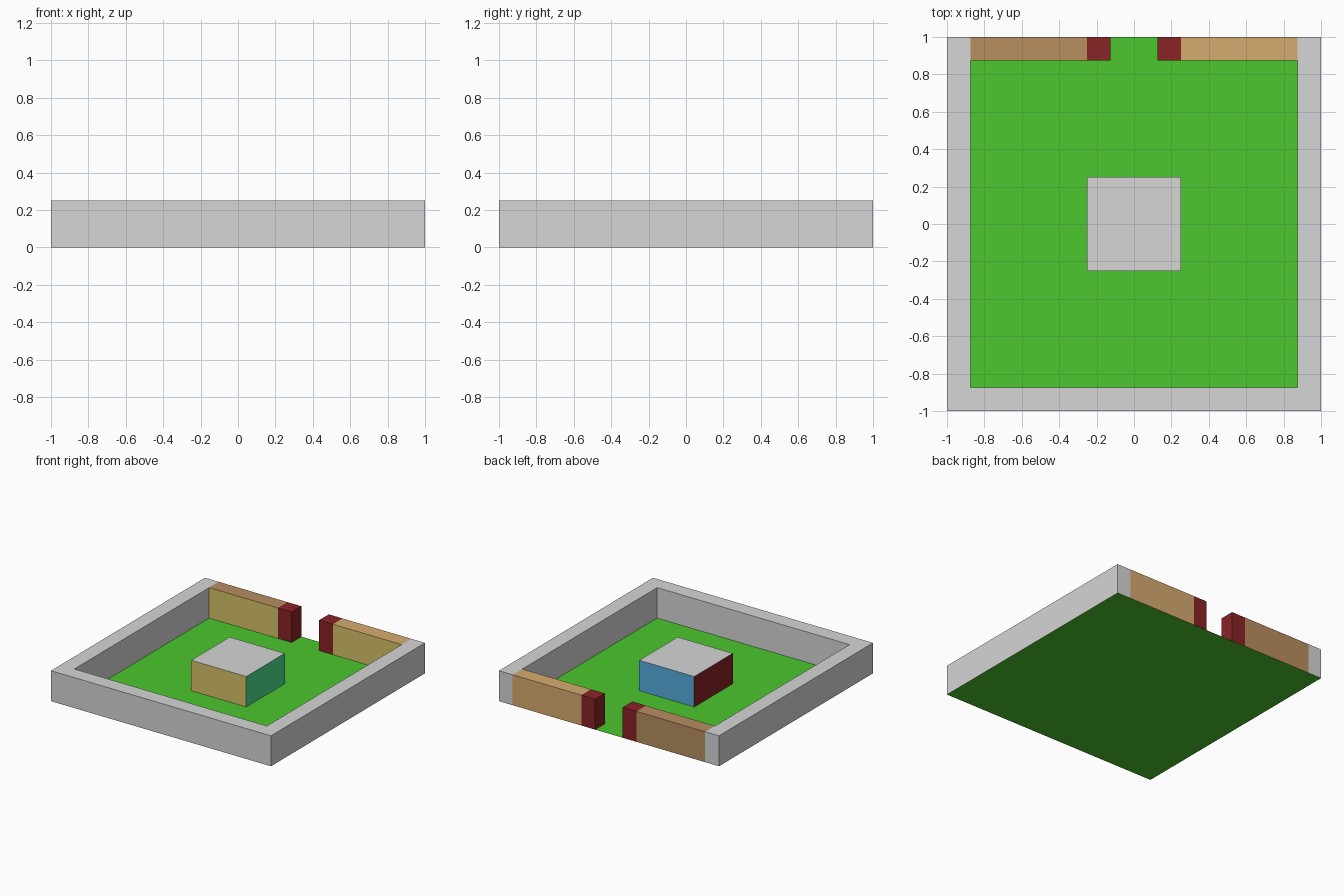
import bpy, bmesh
from mathutils import Vector

if "Cube" in bpy.data.objects:
    bpy.data.objects.remove(bpy.data.objects["Cube"])

H = 0.25      # wall height
T = 0.125     # wall thickness
E = 1 - T     # inner edge of the walls


def mat(name, r, g, b):
    lin = [((c / 255 + 0.055) / 1.055) ** 2.4 for c in (r, g, b)]
    m = bpy.data.materials.new(name)
    m.diffuse_color = (*lin, 1)
    m.use_nodes = True
    m.node_tree.nodes["Principled BSDF"].inputs["Base Color"].default_value = m.diffuse_color
    return m


grey = mat("stone grey", 214, 214, 215)
green = mat("grass green", 75, 199, 46)
red = mat("dark red", 137, 36, 38)
brown = mat("brown", 184, 143, 96)
tan = mat("tan", 214, 171, 112)
khaki = mat("khaki", 214, 195, 106)
teal = mat("teal green", 76, 218, 142)
blue = mat("sky blue", 88, 173, 222)

DIRS = {"left": (-1, 0, 0), "right": (1, 0, 0), "front": (0, -1, 0), "back": (0, 1, 0)}


def prism(name, outline, height, base, sides=None, hidden=()):
    """Extrude an outline upward, open below; colour or drop side faces by direction."""
    sides = sides or {}
    mats = [base] + list(sides.values())
    bm = bmesh.new()
    bottom = bm.faces.new([bm.verts.new((x, y, 0)) for x, y in outline])
    if height:
        ext = bmesh.ops.extrude_face_region(bm, geom=[bottom], use_keep_orig=True)
        verts = [v for v in ext["geom"] if isinstance(v, bmesh.types.BMVert)]
        bmesh.ops.translate(bm, vec=(0, 0, height), verts=verts)
        bmesh.ops.recalc_face_normals(bm, faces=bm.faces)
        drop = []
        for f in bm.faces:
            if f.normal.z < -0.5:
                drop.append(f)
            for key, d in DIRS.items():
                if f.normal.dot(Vector(d)) > 0.9:
                    if key in sides:
                        f.material_index = mats.index(sides[key])
                    if key in hidden:
                        drop.append(f)
        bmesh.ops.delete(bm, geom=drop, context='FACES')
    me = bpy.data.meshes.new(name)
    bm.to_mesh(me)
    bm.free()
    for m in mats:
        me.materials.append(m)
    ob = bpy.data.objects.new(name, me)
    bpy.context.collection.objects.link(ob)
    return ob


def rect(x0, x1, y0, y1):
    return [(x0, y0), (x1, y0), (x1, y1), (x0, y1)]


# Grass floor sheet
prism("grass_floor", rect(-1, 1, -1, 1), 0, green)

# U-shaped stone wall on the left, front and right
prism("stone_wall", [(-1, -1), (1, -1), (1, 1), (E, 1), (E, -E), (-E, -E), (-E, 1), (-1, 1)], H, grey)

# Back wall panels with khaki inner faces
ends = ("left", "right")
prism("back_panel_left", rect(-E, -0.25, E, 1), H, brown, {"front": khaki}, ends)
prism("back_panel_right", rect(0.25, E, E, 1), H, tan, {"front": khaki}, ends)

# Red gate posts either side of the opening
prism("gate_post_left", rect(-0.25, -0.125, E, 1), H, red)
prism("gate_post_right", rect(0.125, 0.25, E, 1), H, red)

# Central block, a different colour on each side
prism("centre_block", rect(-0.25, 0.25, -0.25, 0.25), H, grey,
      {"front": khaki, "right": teal, "back": blue, "left": red})
